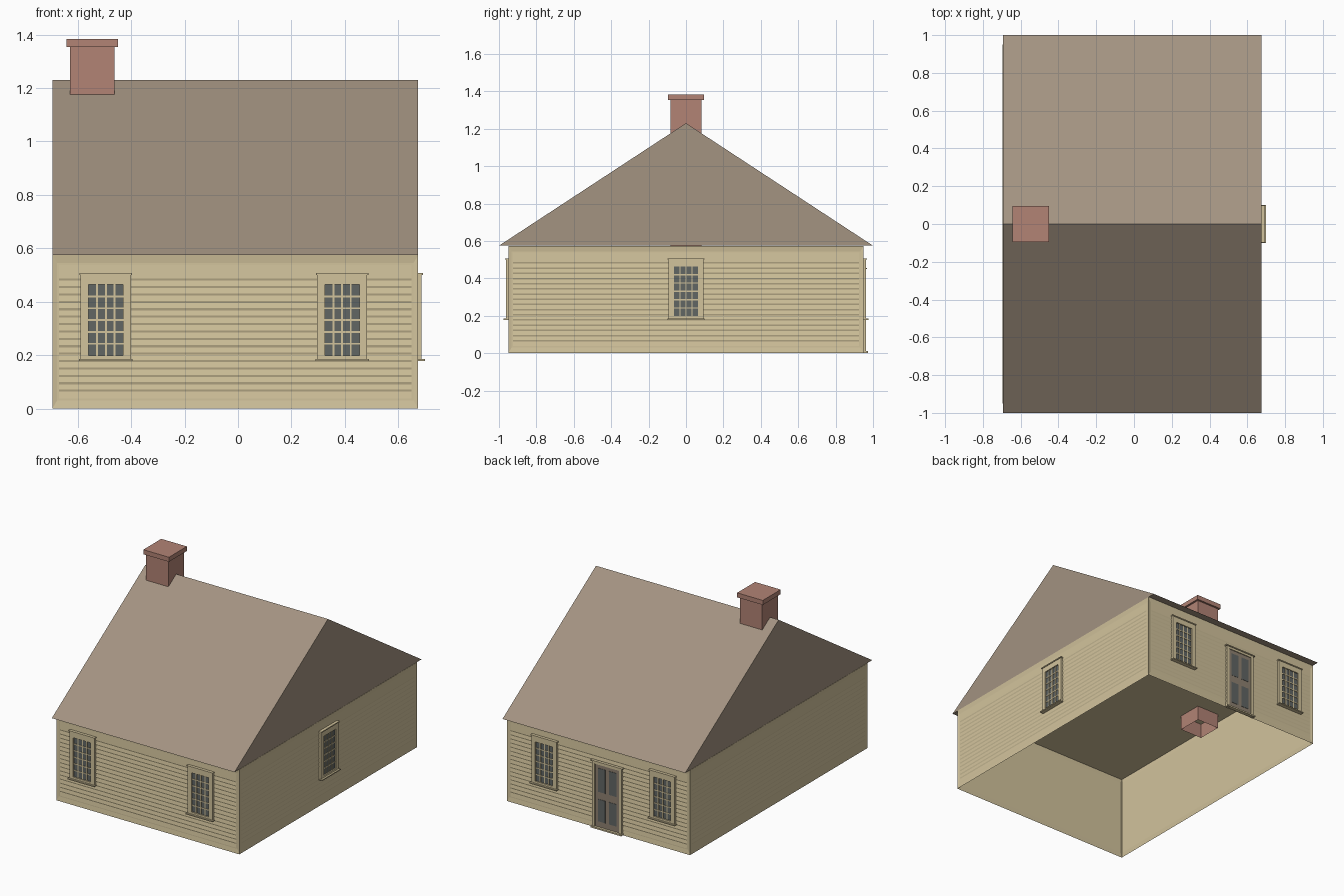
import bpy
import bmesh
from mathutils import Matrix, Vector

old = bpy.data.objects.get("Cube")
if old:
    bpy.data.objects.remove(old)


def material(name, rgb):
    lin = [((c / 255 + 0.055) / 1.055) ** 2.4 for c in rgb] + [1.0]
    m = bpy.data.materials.new(name)
    m.use_nodes = True
    m.diffuse_color = lin
    m.node_tree.nodes["Principled BSDF"].inputs["Base Color"].default_value = lin
    return m


PAINT = material("tan paint", (210, 195, 156))
ROOF = material("roof brown", (163, 147, 129))
BRICK = material("brick red", (178, 131, 117))
GLASS = material("window grey", (97, 102, 100))
DOOR = material("door brown", (143, 129, 113))

X0, X1, Y, EAVE, RIDGE = -0.695, 0.675, 0.95, 0.575, 1.23

# Wall frames: origin on the wall, outward direction, and wall axis
WALLS = {
    "front": (Vector((0, -Y, 0)), Vector((0, -1, 0)), Vector((1, 0, 0))),
    "back": (Vector((0, Y, 0)), Vector((0, 1, 0)), Vector((1, 0, 0))),
    "left": (Vector((X1, 0, 0)), Vector((1, 0, 0)), Vector((0, 1, 0))),
    "right": (Vector((X0, 0, 0)), Vector((-1, 0, 0)), Vector((0, 1, 0))),
}
UP = Vector((0, 0, 1))


def finish(bm, name, mats):
    mesh = bpy.data.meshes.new(name)
    bm.to_mesh(mesh)
    bm.free()
    for m in mats:
        mesh.materials.append(m)
    bpy.context.collection.objects.link(bpy.data.objects.new(name, mesh))


def add_box(bm, lo, hi, mat=0):
    lo, hi = Vector(lo), Vector(hi)
    size = [abs(c) for c in hi - lo]
    place = Matrix.Translation((lo + hi) / 2) @ Matrix.Diagonal((*size, 1))
    verts = bmesh.ops.create_cube(bm, size=1, matrix=place)["verts"]
    for f in {f for v in verts for f in v.link_faces}:
        f.material_index = mat


def wall_box(bm, wall, u0, u1, z0, z1, depth, mat=0):
    """Box on a wall: u along it, depth outward."""
    origin, out, along = WALLS[wall]
    add_box(bm, origin + along * u0 + UP * z0 - out * 0.0035,
            origin + along * u1 + UP * z1 + out * depth, mat)


def open_bottom(bm):
    bm.normal_update()
    bmesh.ops.delete(bm, geom=[f for f in bm.faces if f.normal.z < -0.5], context="FACES")


# Body: walls with recessed siding fields, and a ceiling, open underneath
bm = bmesh.new()
add_box(bm, (X0, -Y, 0), (X1, Y, EAVE - 0.0004))
open_bottom(bm)
sides = [f for f in bm.faces if abs(f.normal.z) < 0.5]
bmesh.ops.inset_individual(bm, faces=sides, thickness=0.025, depth=-0.004)
for v in {v for f in sides for v in f.verts}:
    v.co.z += 0.013 if v.co.z < 0.2 else -0.012
finish(bm, "house_walls", [PAINT])

# Roof: a solid gable prism
bm = bmesh.new()
profile = [(-1, EAVE), (1, EAVE), (0, RIDGE)]
face = bm.faces.new([bm.verts.new((X0 + 0.001, y, z)) for y, z in profile])
ext = bmesh.ops.extrude_face_region(bm, geom=[face])["geom"]
bmesh.ops.translate(bm, vec=(X1 - X0 - 0.002, 0, 0),
                    verts=[v for v in ext if isinstance(v, bmesh.types.BMVert)])
bmesh.ops.recalc_face_normals(bm, faces=bm.faces)
finish(bm, "roof", [ROOF])

# Chimney: hollow shaft reaching below the ceiling, with a wider cap
cx, r = -0.546, 0.083
bm = bmesh.new()
add_box(bm, (cx - r, -r, 0.475), (cx + r, r, 1.36))
open_bottom(bm)
finish(bm, "chimney_shaft", [BRICK])
bm = bmesh.new()
add_box(bm, (cx - 0.096, -0.096, 1.353), (cx + 0.096, 0.096, 1.384))
finish(bm, "chimney_cap", [BRICK])

# Siding: overlapping boards, each leaning out to a slanted lower edge
BACK, FRONT = -0.0035, -0.0005
steps = [(0.038, FRONT)]
for i in range(16):
    z = 0.067 + i * 0.0277
    steps += [(z - 0.004, BACK), (z + 0.004, FRONT)]
steps.append((0.538, BACK))
for wall, (origin, out, along) in WALLS.items():
    ends = (X0 + 0.025, X1 - 0.025) if wall in ("front", "back") else (-0.925, 0.925)
    bm = bmesh.new()
    rows = [[bm.verts.new(origin + along * u + UP * z + out * d) for u in ends]
            for z, d in steps]
    for low, high in zip(rows, rows[1:]):
        f = bm.faces.new((low[0], low[1], high[1], high[0]))
        f.normal_update()
        if f.normal.dot(out) < 0:
            f.normal_flip()
    finish(bm, wall + "_siding", [PAINT])


def window(name, wall, u):
    bm = bmesh.new()
    w, z0, z1 = 0.094, 0.185, 0.5
    gw, g0, g1 = 0.065, 0.198, 0.464
    wall_box(bm, wall, u - gw, u + gw, g0, g1, 0.005, 1)
    # Casing
    for s in (-1, 1):
        wall_box(bm, wall, u + s * gw, u + s * w, z0, z1, 0.013)
    wall_box(bm, wall, u - gw, u + gw, g1, z1, 0.013)
    wall_box(bm, wall, u - gw, u + gw, z0, g0, 0.013)
    # Glazing bars, four panes wide and six high
    for i in range(1, 4):
        c = u - gw + i * gw / 2
        wall_box(bm, wall, c - 0.0035, c + 0.0035, g0, g1, 0.008)
    for i in range(1, 6):
        c = g0 + i * (g1 - g0) / 6
        wall_box(bm, wall, u - gw, u + gw, c - 0.0035, c + 0.0035, 0.0078)
    # Head trim and sill
    wall_box(bm, wall, u - 0.098, u + 0.098, z1, z1 + 0.007, 0.018)
    wall_box(bm, wall, u - 0.1, u + 0.1, z0 - 0.007, z0, 0.025)
    finish(bm, name, [PAINT, GLASS])


for wall in ("front", "back"):
    window(wall + "_window_right", wall, -0.495)
    window(wall + "_window_left", wall, 0.39)
window("left_window", "left", 0)

# Back door with dark panels, casing, header and threshold
bm = bmesh.new()
dx = -0.08
wall_box(bm, "back", dx - 0.09, dx + 0.09, 0.012, 0.435, 0.006)
for s in (-1, 1):
    wall_box(bm, "back", dx + s * 0.014, dx + s * 0.07, 0.05, 0.2, 0.008, 1)
    wall_box(bm, "back", dx + s * 0.014, dx + s * 0.07, 0.25, 0.41, 0.008, 1)
    wall_box(bm, "back", dx + s * 0.09, dx + s * 0.11, 0, 0.45, 0.012, 2)
wall_box(bm, "back", dx - 0.09, dx + 0.09, 0.435, 0.45, 0.012, 2)
wall_box(bm, "back", dx - 0.118, dx + 0.118, 0.45, 0.457, 0.018, 2)
wall_box(bm, "back", dx - 0.115, dx + 0.115, 0.002, 0.012, 0.023, 2)
finish(bm, "back_door", [DOOR, GLASS, PAINT])
